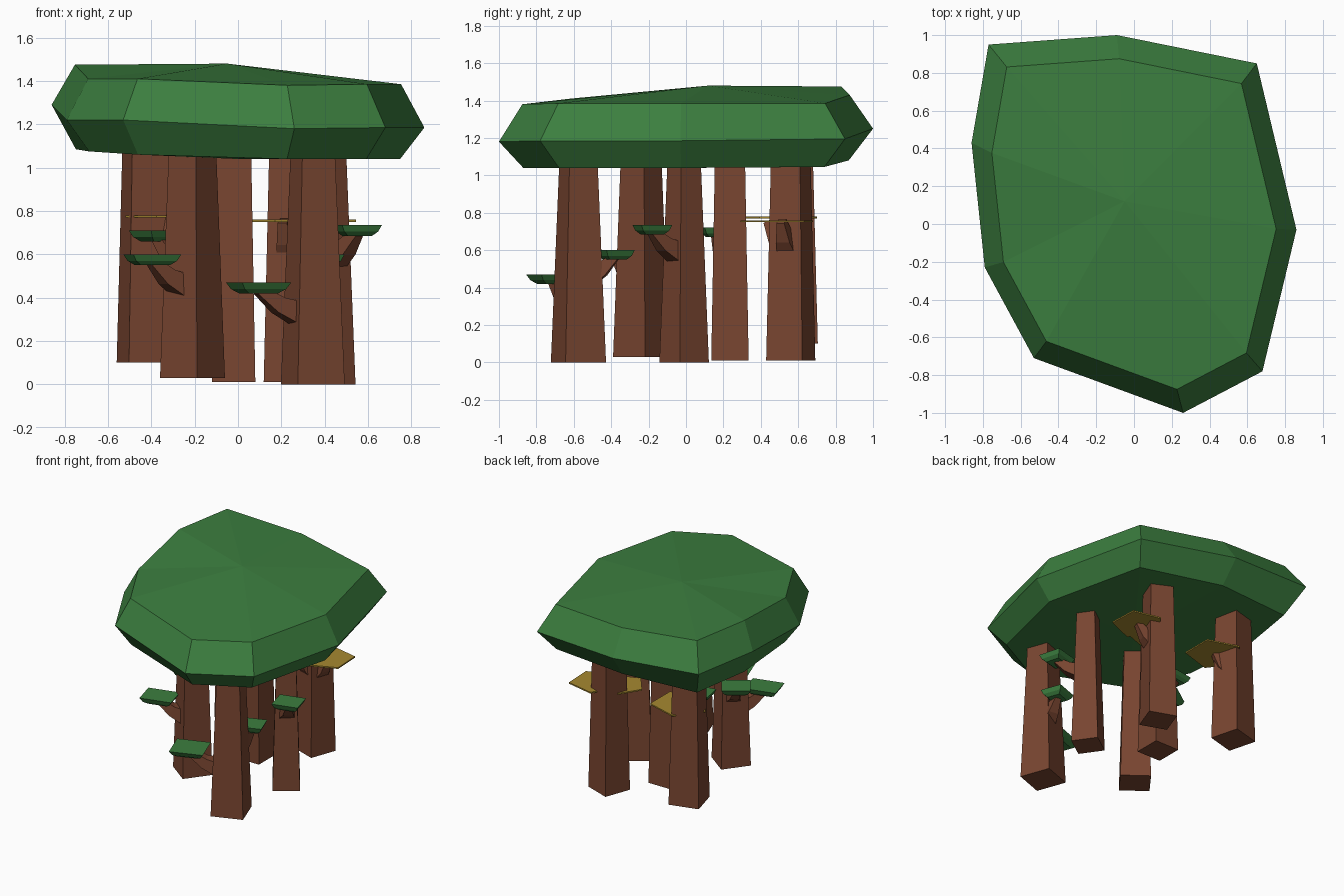
import bpy, bmesh
from math import sin, cos, radians, tau
from mathutils import Vector

if "Cube" in bpy.data.objects:
    bpy.data.objects.remove(bpy.data.objects["Cube"])


def material(name, rgb):
    m = bpy.data.materials.new(name)
    m.diffuse_color = (*rgb, 1)
    m.use_nodes = True
    m.node_tree.nodes["Principled BSDF"].inputs["Base Color"].default_value = m.diffuse_color
    return m


BARK = material("bark", (0.19, 0.06, 0.03))
LEAF = material("leaf", (0.045, 0.21, 0.05))
PLANK = material("plank", (0.38, 0.25, 0.03))


def loft(name, rings, mat, low=None, high=None):
    """Skin a stack of equal-sized rings; caps are n-gons, or fans to a point."""
    bm = bmesh.new()
    loops = [[bm.verts.new(p) for p in r] for r in rings]
    n = len(loops[0])
    for a, b in zip(loops, loops[1:]):
        for i in range(n):
            j = (i + 1) % n
            bm.faces.new((a[i], a[j], b[j], b[i]))
    for ring, tip in ((loops[0], low), (loops[-1], high)):
        if tip is None:
            bm.faces.new(ring)
        else:
            t = bm.verts.new(tip)
            for i in range(n):
                bm.faces.new((ring[i], ring[(i + 1) % n], t))
    bmesh.ops.recalc_face_normals(bm, faces=bm.faces)
    me = bpy.data.meshes.new(name)
    bm.to_mesh(me)
    bm.free()
    me.materials.append(mat)
    ob = bpy.data.objects.new(name, me)
    bpy.context.collection.objects.link(ob)
    return ob


def polygon(x, y, z, w, d, rot, sides=4):
    """Horizontal polygon; four sides give a w by d rectangle."""
    a = radians(rot)
    if sides == 4:
        pts = [(-w / 2, -d / 2), (w / 2, -d / 2), (w / 2, d / 2), (-w / 2, d / 2)]
    else:
        pts = [(w / 2 * cos(tau * i / sides), d / 2 * sin(tau * i / sides)) for i in range(sides)]
    return [(x + u * cos(a) - v * sin(a), y + u * sin(a) + v * cos(a), z) for u, v in pts]


def branch(name, base, tip):
    """Tapered square limb leaving the trunk outward, then bending up."""
    b, t = Vector(base), Vector(tip)
    mid = b.lerp(t, 0.55)
    mid.z = b.z + (t.z - b.z) * 0.4
    side = Vector((t.y - b.y, b.x - t.x, 0)).normalized()
    rings = []
    for p, d, h in ((b, mid - b, 0.055), (mid, t - b, 0.038), (t, t - mid, 0.022)):
        up = side.cross(d).normalized()
        rings.append([p + side * h * i + up * h * k for i, k in ((-1, -1), (1, -1), (1, 1), (-1, 1))])
    loft(name, rings, BARK)


# Canopy: outline x, y, middle height, top height, bottom height
outline = [(-.77, .95, 1.29, 1.475, 1.08), (-.09, 1.0, 1.25, 1.43, 1.08),
           (.65, .85, 1.195, 1.385, 1.045), (.86, -.03, 1.185, 1.385, 1.04),
           (.68, -.78, 1.185, 1.385, 1.04), (.26, -1.0, 1.18, 1.38, 1.04),
           (-.53, -.71, 1.22, 1.41, 1.06), (-.79, -.23, 1.22, 1.41, 1.075),
           (-.86, .43, 1.29, 1.475, 1.085)]
loft("canopy",
     [[(x * .87, y * .87, b) for x, y, m, t, b in outline],
      [(x, y, m) for x, y, m, t, b in outline],
      [(x * .875, y * .875, t) for x, y, m, t, b in outline]],
     LEAF, low=(0, 0, 1.04), high=(-.05, .12, 1.48))

# Trunks: x, y, base height, width, rotation, top scale
trunks = [(-.425, .57, .10, .22, 15, .8), (-.21, -.24, .03, .214, -37, .72),
          (-.02, .235, .01, .20, 0, .8), (.25, .56, .01, .205, -20, .8),
          (.345, -.575, 0, .23, 20, .68), (.41, -.01, 0, .19, 35, .66)]
for i, (x, y, z, w, r, s) in enumerate(trunks, 1):
    loft(f"trunk_{i}", [polygon(x, y, z, w, w, r),
                        polygon(x, y, 1.12, w * s, w * s, r)], BARK)

# Leaf pads on branches: trunk number, x, y, top height, width, depth, rotation
pads = [(5, .095, -.71, .47, .24, .22, 20), (2, -.395, -.37, .60, .23, .18, 15),
        (2, -.37, -.07, .71, .20, .18, 35), (6, .55, -.18, .735, .19, .17, 15),
        (5, .38, -.38, .60, .18, .16, 20), (3, -.24, .16, .72, .16, .15, 10)]
for i, (k, x, y, z, w, d, r) in enumerate(pads, 1):
    loft(f"leaf_pad_{i}", [polygon(x, y, z - .05, w * .6, d * .6, r),
                           polygon(x, y, z - .03, w * .85, d * .85, r),
                           polygon(x, y, z, w, d, r)], LEAF)
    tx, ty = trunks[k - 1][:2]
    branch(f"pad_branch_{i}", (tx + (x - tx) * .2, ty + (y - ty) * .2, z - .15), (x, y, z - .035))

# Thin platforms on branches: trunk number, x, y, height, diameter, rotation
decks = [(4, .39, .51, .755, .38, 40), (4, .21, .44, .755, .31, 110), (1, -.31, .51, .775, .42, 180)]
for i, (k, x, y, z, w, r) in enumerate(decks, 1):
    loft(f"platform_{i}", [polygon(x, y, z - .005 + h, w, w * .95, r, 5) for h in (0, .01)], PLANK)
    tx, ty = trunks[k - 1][:2]
    branch(f"platform_branch_{i}", (tx + (x - tx) * .2, ty + (y - ty) * .2, z - .15), (x, y, z))
